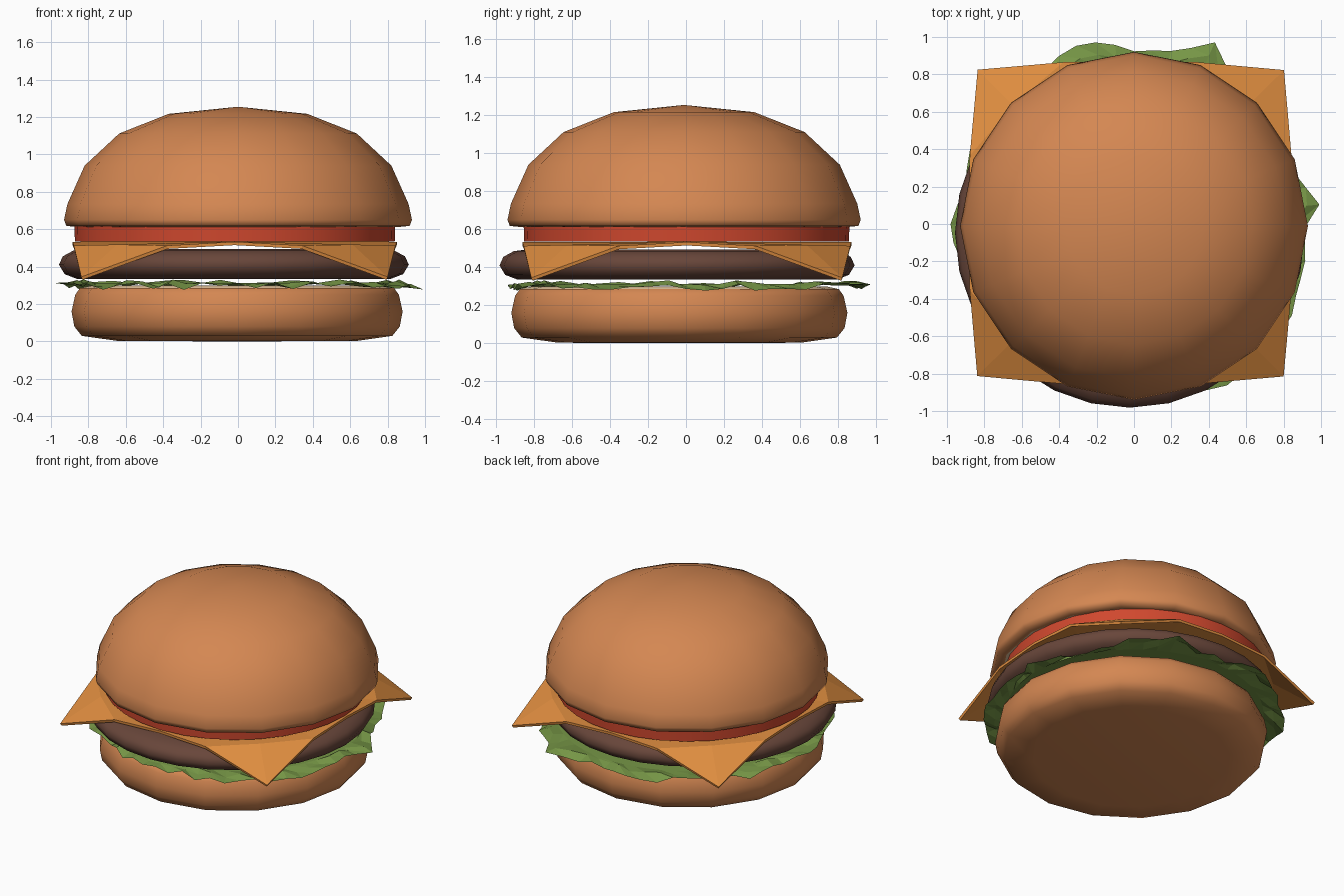
import bpy, bmesh, math, random

if "Cube" in bpy.data.objects:
    bpy.data.objects.remove(bpy.data.objects["Cube"])
random.seed(4)


def material(name, rgb):
    m = bpy.data.materials.new(name)
    lin = [(c / 255 / 12.92) if c < 11 else ((c / 255 + 0.055) / 1.055) ** 2.4 for c in rgb]
    m.diffuse_color = (*lin, 1)
    m.use_nodes = True
    m.node_tree.nodes["Principled BSDF"].inputs["Base Color"].default_value = m.diffuse_color
    return m


BUN = material("toasted bun", (212, 135, 82))
CRUMB = material("cream crumb", (232, 200, 160))
PATTY = material("brown patty", (104, 70, 58))
CHEESE = material("orange cheese", (224, 142, 64))
TOMATO = material("red tomato", (208, 72, 46))
LETTUCE = material("green lettuce", (118, 150, 70))


def finish(name, bm, mats, smooth=True):
    bmesh.ops.recalc_face_normals(bm, faces=bm.faces)
    me = bpy.data.meshes.new(name)
    for f in bm.faces:
        f.smooth = smooth
    bm.to_mesh(me)
    bm.free()
    for m in mats:
        me.materials.append(m)
    ob = bpy.data.objects.new(name, me)
    bpy.context.collection.objects.link(ob)
    return ob


def lathe(name, profile, sides, centre, mats, crumb_from=99):
    """Turn an (r, z) profile around z; bands from crumb_from on use material 1."""
    bm = bmesh.new()
    rings = []
    for r, z in profile:
        n = 1 if r == 0 else sides
        rings.append([bm.verts.new((centre[0] + r * math.cos(2 * math.pi * i / sides),
                                    centre[1] + r * math.sin(2 * math.pi * i / sides), z))
                      for i in range(n)])
    for k, (a, b) in enumerate(zip(rings, rings[1:])):
        for i in range(sides):
            j = (i + 1) % sides
            quad = [a[i % len(a)], a[j % len(a)], b[j % len(b)], b[i % len(b)]]
            f = bm.faces.new(list(dict.fromkeys(quad)))
            f.material_index = int(k >= crumb_from)
    return finish(name, bm, mats)


# Buns
lathe("top_bun", [(0, 1.255), (.37, 1.217), (.635, 1.112), (.82, .94), (.912, .735),
                  (.93, .65), (.918, .618), (.86, .612), (.78, .625), (0, .625)],
      16, (0, -.01), [BUN, CRUMB], 7)
lathe("bottom_bun", [(0, 0), (.64, .003), (.83, .03), (.87, .08), (.885, .16),
                     (.865, .25), (.84, .285), (.78, .298), (0, .3)],
      16, (-.005, -.035), [BUN, CRUMB], 6)

# Patty
lathe("patty", [(0, .335), (.84, .335), (.905, .36), (.935, .41), (.915, .455),
                (.86, .485), (.78, .495), (0, .495)], 28, (-.022, -.047), [PATTY])

# Tomato slice
tomato = lathe("tomato_slice", [(0, .535), (.855, .535), (.858, .622), (0, .63)],
               32, (-.017, .003), [TOMATO])
bpy.context.view_layer.objects.active = tomato
tomato.select_set(True)
bpy.ops.object.shade_smooth_by_angle(angle=math.radians(40))

# Cheese slice: flat middle with four folded corners
bm = bmesh.new()
cx, cy = -.018, .005
middle, corners = [], []
for q in range(4):
    c, s = round(math.cos(q * math.pi / 2)), round(math.sin(q * math.pi / 2))

    def v(x, y, z):
        return bm.verts.new((cx + c * x - s * y, cy + s * x + c * y, z))
    mid, e1 = v(.867, 0, .533), v(.86, .36, .513)
    inner, tip, e2 = v(.63, .63, .518), v(.82, .818, .345), v(.36, .86, .513)
    middle += [mid, e1, inner, e2]
    bm.faces.new((e1, tip, inner))
    bm.faces.new((inner, tip, e2))
hub = bm.verts.new((cx, cy, .535))
for a, b in zip(middle, middle[1:] + middle[:1]):
    bm.faces.new((hub, a, b))
cheese = finish("cheese_slice", bm, [CHEESE], False)
mod = cheese.modifiers.new("thickness", 'SOLIDIFY')
mod.thickness = .018
mod.offset = -1

# Lettuce: ragged, ruffled sheet following a rough outline (degrees, radius)
outline = [(0, .93), (6, 1.0), (15, .9), (30, .9), (48, .98), (60, .98), (66, 1.06),
           (79, .93), (93, .92), (98, .99), (108, 1.0), (116, .97), (130, .95),
           (150, .99), (165, .92), (182, 1.0), (188, .95), (205, .93), (222, .98),
           (240, .91), (262, .95), (280, .93), (303, 1.0), (318, .97), (330, .97),
           (348, .93), (360, .93)]


def radius(d):
    for (a, r), (b, s) in zip(outline, outline[1:]):
        if a <= d <= b:
            return r + (s - r) * (d - a) / (b - a)


bm = bmesh.new()
N = 60
rings = []
for t in (.5, .84, .93, 1):
    ring = []
    for i in range(N):
        d = i * 360 / N
        r = radius(d) * t if t > .9 else t
        z = .312
        if t > .9:
            z = .312 - .014 * (t == 1) + random.uniform(-.022, .02)
            r += random.uniform(-.012, .008) * (t == 1)
        r = min(r, 1 / max(abs(math.cos(math.radians(d))), .93))
        ring.append(bm.verts.new((r * math.cos(math.radians(d)),
                                  r * math.sin(math.radians(d)), z)))
    rings.append(ring)
for a, b in zip(rings, rings[1:]):
    for i in range(N):
        j = (i + 1) % N
        bm.faces.new((a[i], b[i], b[j]))
        bm.faces.new((a[i], b[j], a[j]))
bm.faces.new(rings[0])
lettuce = finish("lettuce", bm, [LETTUCE], False)
if lettuce.data.polygons[-1].normal.z < 0:
    lettuce.data.flip_normals()
